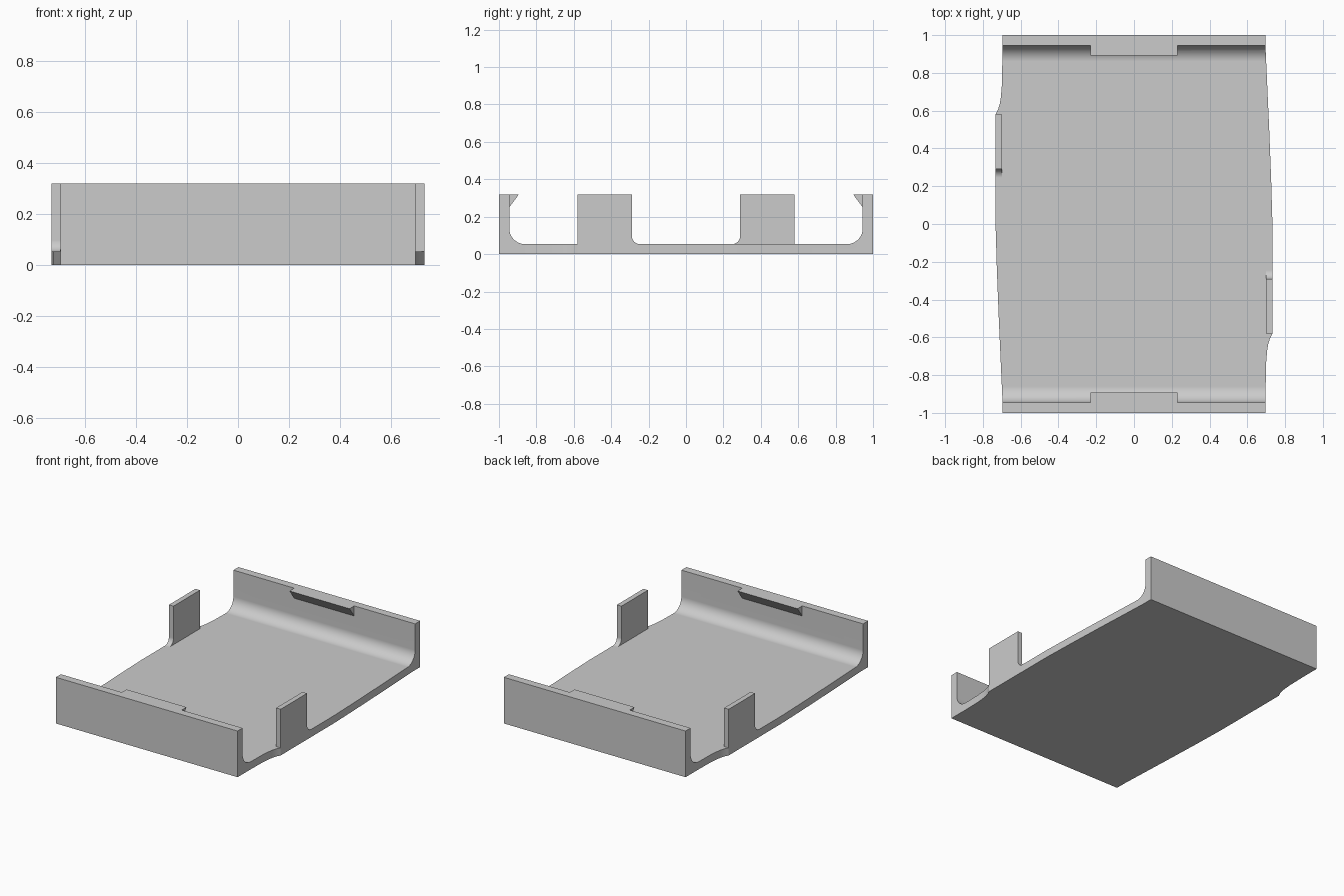
import bpy, bmesh, math
from mathutils import Vector

if "Cube" in bpy.data.objects:
    bpy.data.objects.remove(bpy.data.objects["Cube"], do_unlink=True)

FLOOR, TOP, INNER = 0.053, 0.32, 0.945

grey = bpy.data.materials.new("light grey plastic")
grey.use_nodes = True
grey.diffuse_color = (0.6, 0.6, 0.6, 1)
grey.node_tree.nodes["Principled BSDF"].inputs["Base Color"].default_value = (0.6, 0.6, 0.6, 1)


def prism(name, points, depth):
    """Extrude a closed outline of 3D points along a vector."""
    bm = bmesh.new()
    face = bm.faces.new([bm.verts.new(p) for p in points])
    new = bmesh.ops.extrude_face_region(bm, geom=[face])["geom"]
    bmesh.ops.translate(bm, vec=Vector(depth),
                        verts=[v for v in new if isinstance(v, bmesh.types.BMVert)])
    bmesh.ops.recalc_face_normals(bm, faces=bm.faces)
    mesh = bpy.data.meshes.new(name)
    bm.to_mesh(mesh)
    bm.free()
    mesh.materials.append(grey)
    obj = bpy.data.objects.new(name, mesh)
    bpy.context.collection.objects.link(obj)
    return obj


def side_prism(name, profile, x0, x1, turn=1):
    """Extrude a (y, z) profile along x; turn=-1 spins it half a turn."""
    return prism(name, [(turn * x0, turn * y, z) for y, z in profile],
                 (turn * (x1 - x0), 0, 0))


def arc(cy, cz, r, start, end, steps=10):
    angles = [math.radians(start + (end - start) * i / steps) for i in range(steps + 1)]
    return [(cy + r * math.cos(a), cz + r * math.sin(a)) for a in angles]


# Floor and both end walls as one filleted channel
R = 0.085
half = [(1, 0), (1, TOP), (INNER, TOP)] + arc(INNER - R, FLOOR + R, R, 0, -90)
channel = half + [(-y, z) for y, z in reversed(half)]
tray = side_prism("tray", channel, -0.8, 0.8)

# Side tabs with a small fillet, and snap ridges on the end walls
r = 0.045
tab = [(-0.58, 0.02), (-0.58, TOP), (-0.29, TOP)]
tab += arc(-0.29 + r, FLOOR + r, r, 180, 270, 8) + [(-0.29 + r, 0.02)]
ridge = [(0.97, TOP), (0.893, TOP), (INNER, 0.25), (0.97, 0.25)]
parts = []
for turn, label in ((1, "left"), (-1, "right")):
    parts.append((side_prism(label + "_tab", tab, 0.698, 0.8, turn), "UNION"))
    parts.append((side_prism(label + "_ridge", ridge, -0.23, 0.23, turn), "UNION"))

# Plan outline that trims the sides; the second edge is the first turned half round
edge = [(0.697, -1.1), (0.697, -0.86), (0.7, -0.73), (0.705, -0.67), (0.711, -0.635),
        (0.72, -0.605), (0.733, -0.58), (0.733, 0), (0.726, 0.24), (0.715, 0.52),
        (0.697, 0.92), (0.697, 1.1)]
outline = edge + [(-x, -y) for x, y in edge]
parts.append((prism("plan_trim", [(x, y, -0.1) for x, y in outline], (0, 0, 0.6)), "INTERSECT"))

# Fuse everything into one moulded piece
bpy.ops.object.select_all(action="DESELECT")
bpy.context.view_layer.objects.active = tray
tray.select_set(True)
for obj, operation in parts:
    mod = tray.modifiers.new(obj.name, "BOOLEAN")
    mod.operation, mod.solver, mod.object = operation, "EXACT", obj
    bpy.ops.object.modifier_apply(modifier=mod.name)
    bpy.data.objects.remove(obj, do_unlink=True)

bpy.ops.object.shade_smooth_by_angle(angle=math.radians(25))
weighted = tray.modifiers.new("even_shading", "WEIGHTED_NORMAL")
weighted.keep_sharp = True
